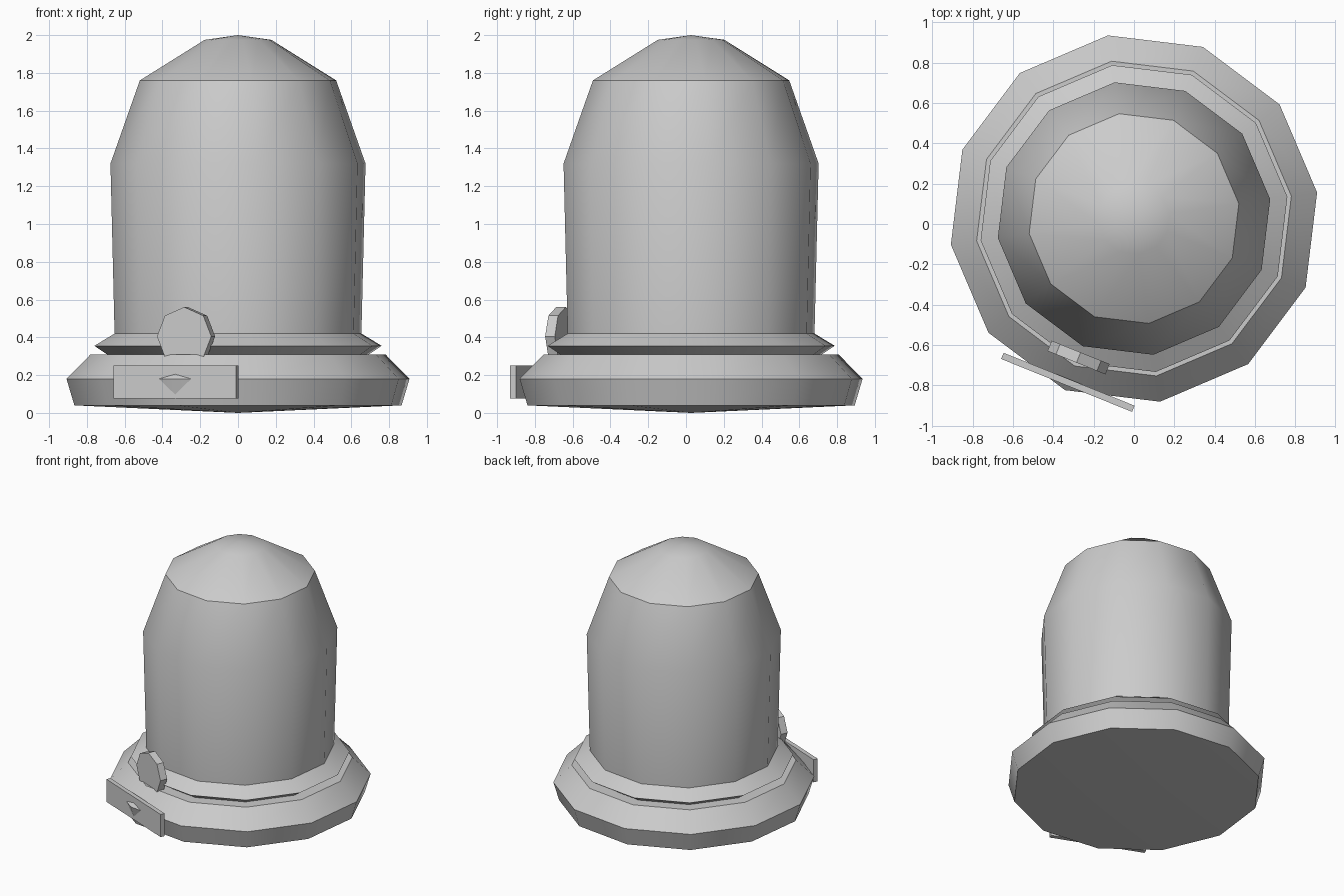
import bpy, math
from mathutils import Matrix

if "Cube" in bpy.data.objects:
    bpy.data.objects.remove(bpy.data.objects["Cube"])

SIDES = 12
TURN = math.radians(8.1)       # rotation of the twelve-sided rings
CENTRE_Y = 0.027

grey = bpy.data.materials.new("plain grey")
grey.diffuse_color = (0.6, 0.6, 0.6, 1)
grey.use_nodes = True
grey.node_tree.nodes["Principled BSDF"].inputs["Base Color"].default_value = grey.diffuse_color


def make_object(name, verts, faces):
    me = bpy.data.meshes.new(name)
    me.from_pydata(verts, [], faces)
    me.materials.append(grey)
    ob = bpy.data.objects.new(name, me)
    bpy.context.collection.objects.link(ob)
    return ob


def lathe(name, profile):
    """Turn a bottom-to-top (radius, height) profile; zero radius is a pole."""
    verts, rings, faces = [], [], []
    for r, z in profile:
        n = 1 if r == 0 else SIDES
        rings.append(range(len(verts), len(verts) + n))
        for i in range(n):
            a = TURN + math.tau * i / SIDES
            verts.append((r * math.cos(a), CENTRE_Y + r * math.sin(a), z))
    for lo, hi in zip(rings, rings[1:]):
        for i in range(SIDES):
            j = (i + 1) % SIDES
            if len(lo) == 1:
                faces.append((lo[0], hi[j], hi[i]))
            elif len(hi) == 1:
                faces.append((lo[i], lo[j], hi[0]))
            else:
                faces.append((lo[i], lo[j], hi[j], hi[i]))
    ob = make_object(name, verts, faces)
    bpy.ops.object.select_all(action='DESELECT')
    bpy.context.view_layer.objects.active = ob
    ob.select_set(True)
    bpy.ops.object.shade_smooth_by_angle(angle=math.radians(35))
    return ob


def prism(name, outline, depth, centre):
    """Extrude an upright (x, z) outline, then swing it to face front left."""
    n = len(outline)
    verts = [(x, y, z) for y in (-depth / 2, depth / 2) for x, z in outline]
    faces = [tuple(range(n)), tuple(range(2 * n - 1, n - 1, -1))]
    faces += [(i, i + n, (i + 1) % n + n, (i + 1) % n) for i in range(n)]
    ob = make_object(name, verts, faces)
    ob.data.transform(Matrix.Translation(centre) @
                      Matrix.Rotation(math.radians(-22), 4, 'Z'))
    return ob


# Turned body: base, flared collar, barrel and dome in one profile
lathe("domed_body", [
    (0, 0), (0.875, 0.04), (0.917, 0.18), (0.788, 0.31), (0.70, 0.31),
    (0.768, 0.355), (0.66, 0.42), (0.682, 1.32), (0.525, 1.76),
    (0.178, 1.975), (0, 2.0)])

# Name plate on the base; a corner of the base pokes through it
prism("front_plate", [(-0.35, -0.0875), (0.35, -0.0875),
                      (0.35, 0.0875), (-0.35, 0.0875)],
      0.033, (-0.328, -0.785, 0.1625))

# Eight-sided button leaning against the barrel
button = [(0.155 * math.cos(k * math.tau / 8), 0.155 * math.sin(k * math.tau / 8))
          for k in range(8)]
prism("round_button", button, 0.055, (-0.275, -0.662, 0.405))
